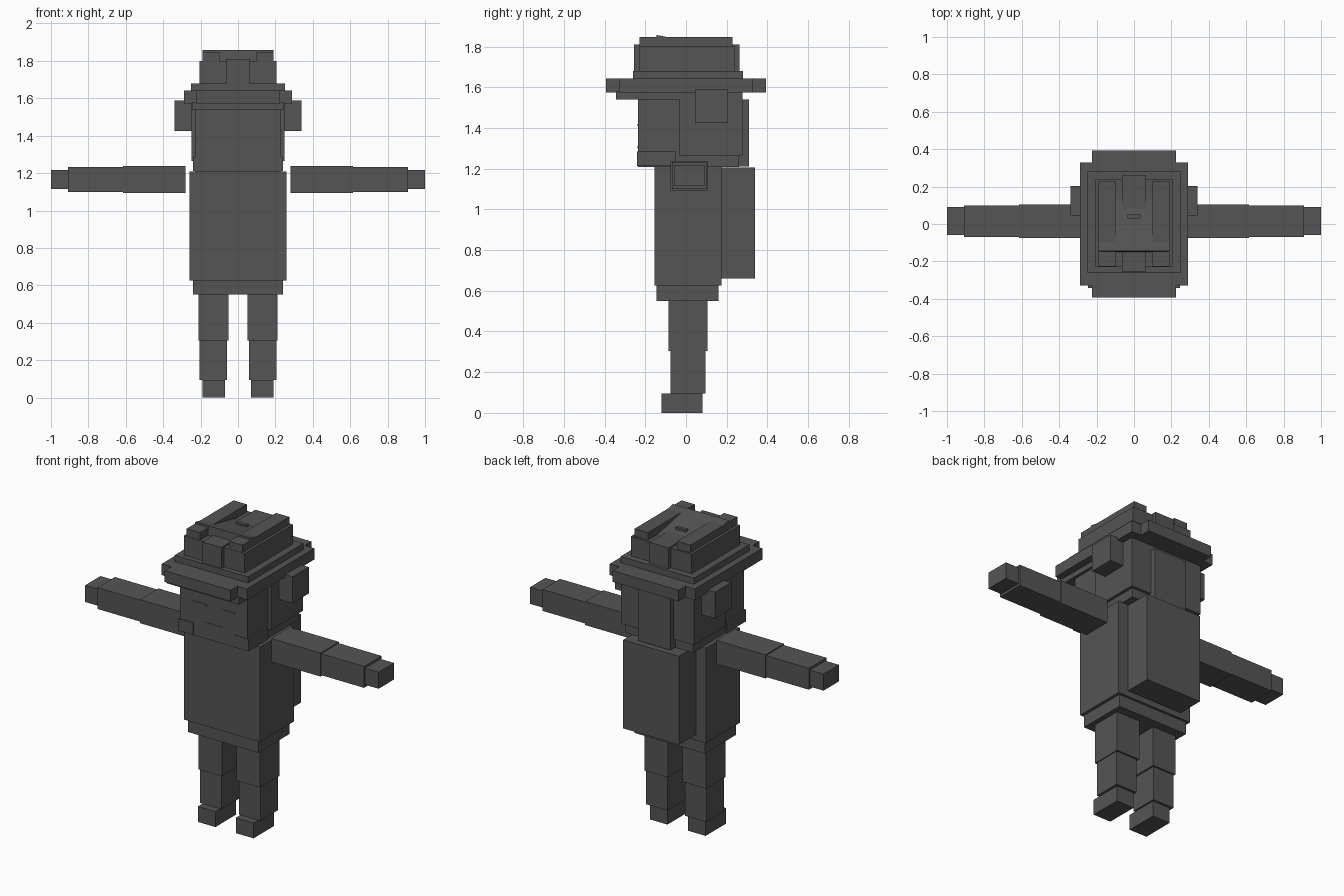
import bpy
import bmesh

if "Cube" in bpy.data.objects:
    bpy.data.objects.remove(bpy.data.objects["Cube"])

grey = bpy.data.materials.new("charcoal_grey")
grey.diffuse_color = (0.09, 0.09, 0.09, 1)
grey.use_nodes = True
grey.node_tree.nodes["Principled BSDF"].inputs["Base Color"].default_value = grey.diffuse_color


def solid(name, verts, faces):
    mesh = bpy.data.meshes.new(name)
    mesh.from_pydata(verts, [], faces)
    bm = bmesh.new()
    bm.from_mesh(mesh)
    bmesh.ops.recalc_face_normals(bm, faces=bm.faces)
    bm.to_mesh(mesh)
    bm.free()
    mesh.materials.append(grey)
    obj = bpy.data.objects.new(name, mesh)
    bpy.context.collection.objects.link(obj)
    return obj


def prism(name, outline, z0, z1):
    """Extrude an xy outline upwards."""
    n = len(outline)
    verts = [(x, y, z) for z in (z0, z1) for x, y in outline]
    faces = [tuple(range(n)), tuple(range(n, 2 * n))]
    faces += [(i, (i + 1) % n, n + (i + 1) % n, n + i) for i in range(n)]
    return solid(name, verts, faces)


def box(name, x, y, z):
    return prism(name, [(x[0], y[0]), (x[1], y[0]), (x[1], y[1]), (x[0], y[1])], *z)


def pair(name, x, y, z):
    box("right_" + name, x, y, z)
    box("left_" + name, (-x[1], -x[0]), y, z)


# Legs and feet
pair("foot", (0.07, 0.19), (-0.12, 0.08), (0, 0.095))
pair("lower_leg", (0.06, 0.205), (-0.075, 0.095), (0.095, 0.305))
pair("upper_leg", (0.05, 0.21), (-0.085, 0.105), (0.305, 0.55))

# Body and backpack
box("hips", (-0.24, 0.24), (-0.145, 0.16), (0.55, 0.63))
box("torso", (-0.258, 0.258), (-0.155, 0.175), (0.625, 1.21))
box("backpack", (-0.19, 0.19), (0.17, 0.34), (0.66, 1.205))

# Outstretched arms
pair("upper_arm", (0.28, 0.615), (-0.075, 0.105), (1.093, 1.238))
pair("forearm", (0.61, 0.908), (-0.07, 0.1), (1.1, 1.232))
pair("hand", (0.905, 1.0), (-0.06, 0.09), (1.115, 1.217))

# Head, hair and ears
box("head", (-0.23, 0.23), (-0.235, 0.26), (1.208, 1.6))
pair("jaw_corner", (0.14, 0.24), (-0.24, -0.05), (1.212, 1.285))
box("hair", (-0.248, 0.248), (-0.035, 0.277), (1.265, 1.58))
box("back_hair", (-0.11, 0.11), (0.25, 0.31), (1.21, 1.54))
pair("ear", (0.24, 0.34), (0.045, 0.203), (1.425, 1.588))
pair("eye_line", (0.05, 0.14), (-0.238, -0.23), (1.41, 1.42))
box("mouth", (-0.06, 0.06), (-0.238, -0.23), (1.30, 1.31))

# Hat brim: stepped plus-shaped outline with a band below and above
a, b, c, d = 0.225, 0.29, 0.328, 0.393
prism("hat_brim", [(-a, -d), (a, -d), (a, -c), (b, -c), (b, c), (a, c),
                   (a, d), (-a, d), (-a, c), (-b, c), (-b, -c), (-a, -c)],
      1.573, 1.642)
box("hat_lower_band", (-0.247, 0.247), (-0.343, 0.27), (1.54, 1.58))
box("hat_upper_band", (-0.25, 0.25), (-0.26, 0.28), (1.64, 1.68))

# Hat crown with pinched ends and raised side ridges
box("hat_crown", (-0.207, 0.207), (-0.23, 0.24), (1.68, 1.80))
box("crown_front_block", (-0.065, 0.065), (-0.255, -0.15), (1.68, 1.81))
box("crown_back_block", (-0.065, 0.065), (0.07, 0.262), (1.68, 1.81))
pair("crown_ridge", (0.1, 0.19), (-0.228, 0.228), (1.79, 1.847))

# Sloping wedge set in the crown
w = 0.19
verts = [(x, y, z) for x in (-w, w)
         for y, z in ((-0.15, 1.79), (0.13, 1.79), (0.13, 1.80), (-0.145, 1.857))]
solid("crown_wedge", verts, [(0, 1, 2, 3), (4, 5, 6, 7), (0, 1, 5, 4),
                             (1, 2, 6, 5), (2, 3, 7, 6), (3, 0, 4, 7)])
box("crown_button", (-0.035, 0.035), (0.03, 0.05), (1.80, 1.83))
